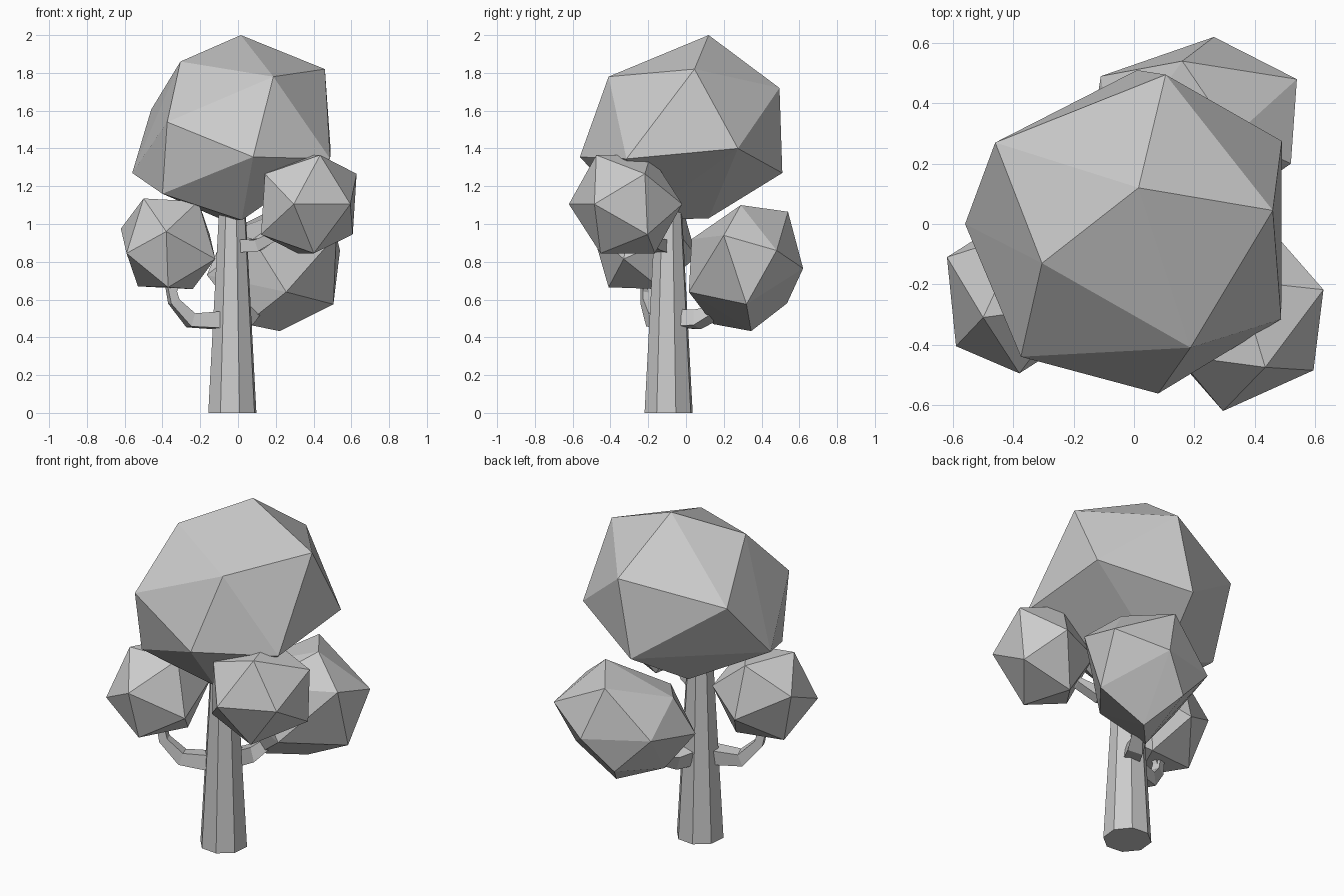
import bpy, bmesh, math
from mathutils import Vector

if "Cube" in bpy.data.objects:
    bpy.data.objects.remove(bpy.data.objects["Cube"])


def finish(name, bm):
    bmesh.ops.recalc_face_normals(bm, faces=bm.faces)
    mesh = bpy.data.meshes.new(name)
    bm.to_mesh(mesh)
    bm.free()
    ob = bpy.data.objects.new(name, mesh)
    bpy.context.collection.objects.link(ob)
    return ob


def faceted(name, points):
    """Flat-faced foliage mass: convex hull around its corner points."""
    bm = bmesh.new()
    verts = [bm.verts.new(p) for p in points]
    bmesh.ops.convex_hull(bm, input=verts)
    loose = [v for v in bm.verts if not v.link_faces]
    bmesh.ops.delete(bm, geom=loose, context='VERTS')
    return finish(name, bm)


def mirrored(name, centre, axes):
    """Twelve-cornered clump: six corner directions mirrored through the centre."""
    o = Vector(centre)
    return faceted(name, [o + s * Vector(v) for v in axes for s in (1, -1)])


def icosa(name, centre, a, b, c):
    """Icosahedron from its centre and the three corners of one face."""
    a, b, c = (Vector(v) for v in (a, b, c))
    k = (math.sqrt(5) - 1) / 2
    return mirrored(name, centre, [a, b, c, k * (a + b) - c, k * (b + c) - a, k * (a + c) - b])


def tube(name, path, radii, sides, turn):
    """Faceted limb following a path with a radius at each point."""
    bm = bmesh.new()
    pts = [Vector(p) for p in path]
    rings = []
    for i, p in enumerate(pts):
        t = (pts[min(i + 1, len(pts) - 1)] - pts[max(i - 1, 0)]).normalized()
        u = t.cross(Vector((0.3, -1, 0.1))).normalized()
        w = t.cross(u)
        ring = []
        for j in range(sides):
            ang = turn + 2 * math.pi * j / sides
            ring.append(bm.verts.new(p + radii[i] * (math.cos(ang) * u + math.sin(ang) * w)))
        rings.append(ring)
    for r0, r1 in zip(rings, rings[1:]):
        for j in range(sides):
            n = (j + 1) % sides
            bm.faces.new((r0[j], r0[n], r1[n], r1[j]))
    bm.faces.new(rings[0])
    bm.faces.new(rings[-1])
    return finish(name, bm)


# Trunk
tube("trunk", [(-.03, -.092, 0), (-.03, -.092, 1.1)], [.133, .072], 8, 0)

# Branches and forked twig
q = math.pi / 4
tube("left_branch", [(-.06, -.11, .49), (-.25, -.17, .49), (-.34, -.21, .59), (-.375, -.22, .74)],
     [.066, .052, .036, .025], 4, q)
tube("left_twig", [(-.35, -.215, .62), (-.31, -.22, .72)], [.022, .015], 4, q)
tube("right_branch", [(-.01, -.11, .88), (.11, -.17, .89), (.21, -.22, .95), (.31, -.28, 1.05)],
     [.05, .045, .035, .025], 4, q)
tube("back_branch", [(-.03, -.07, .50), (.03, .06, .495), (.08, .15, .53), (.14, .23, .66)],
     [.066, .06, .045, .03], 4, q)

# Main crown
faceted("crown", [
    (.015, .12, 2), (.46, .045, 1.82), (.187, -.41, 1.78), (-.305, -.13, 1.86),
    (.105, .495, 1.72), (-.46, .27, 1.605), (.08, -.562, 1.355), (-.375, -.44, 1.54),
    (.488, -.315, 1.345), (.49, .275, 1.4), (-.56, 0, 1.27), (.01, .51, 1.27),
    (-.4, -.34, 1.16), (.02, -.25, 1.02), (-.1, .12, 1.03)])

# Smaller foliage clumps
icosa("right_clump", (.375, -.32, 1.105),
      (.06, -.155, .26), (-.08, -.30, 0), (.22, -.165, 0))
mirrored("left_clump", (-.37, -.22, .895), [
    (-.13, -.09, .24), (-.01, -.275, .065), (-.22, -.185, -.05),
    (-.25, .11, .08), (.16, -.05, .225), (0, -.19, -.23)])
faceted("back_clump", [
    (.16, .54, 1.065), (.265, .62, .765), (.54, .48, .86), (.33, .29, 1.1),
    (.52, .2, .94), (.505, .32, .575), (.22, .345, .433), (.1, .535, .58),
    (.04, .145, .47), (.255, .015, .64), (.08, .03, .92), (-.165, .145, .73),
    (-.11, .49, .8), (-.07, .22, .95)])
